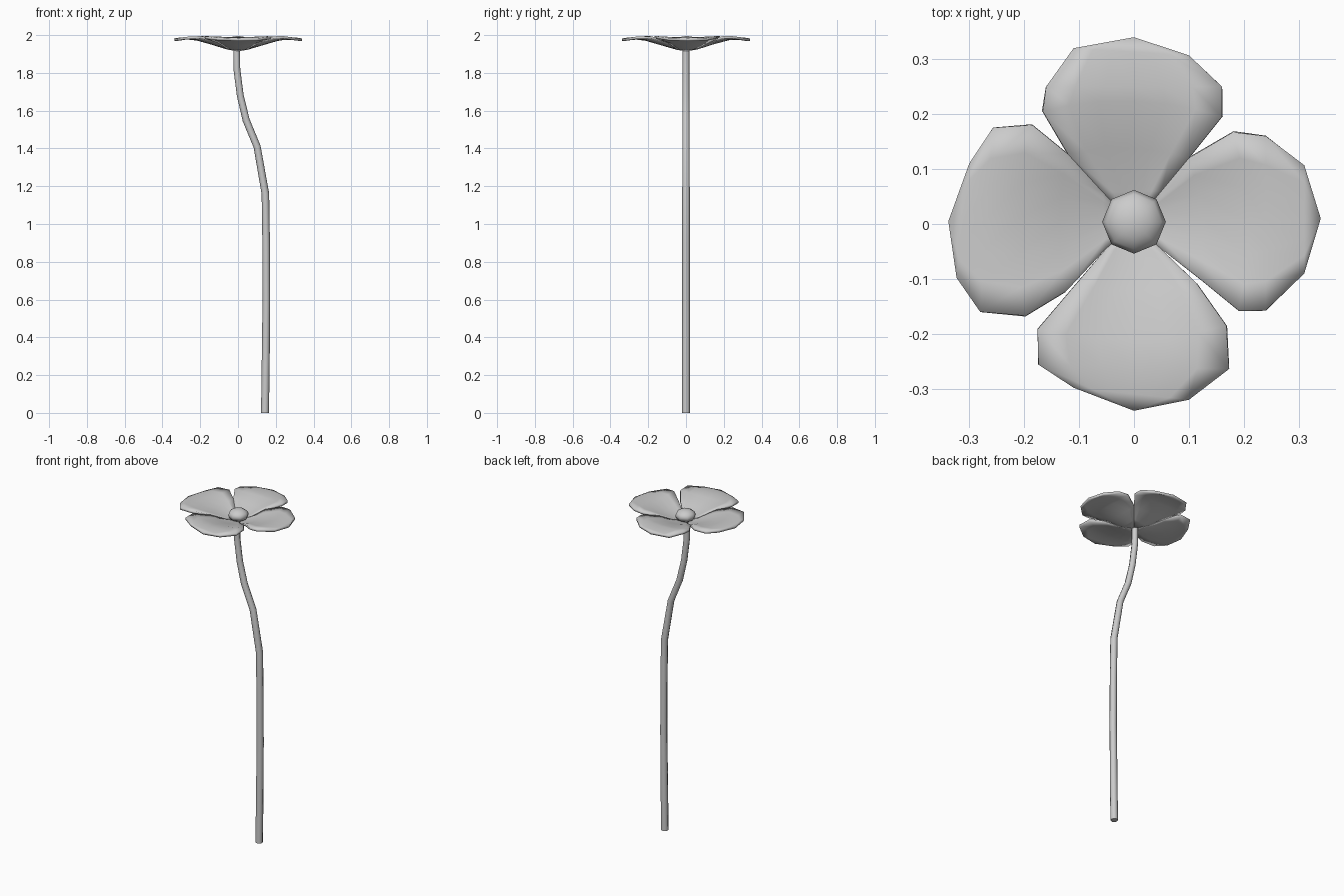
import bpy, bmesh, math

if "Cube" in bpy.data.objects:
    bpy.data.objects.remove(bpy.data.objects["Cube"])


def height(r):
    # bowl profile of the flower: rises from the stem and rolls over at the tip
    pts = [(0, 1.927), (0.07, 1.939), (0.16, 1.970), (0.22, 1.985),
           (0.27, 1.990), (0.31, 1.987), (0.36, 1.978)]
    for (r0, z0), (r1, z1) in zip(pts, pts[1:]):
        if r <= r1:
            return z0 + (z1 - z0) * (r - r0) / (r1 - r0)
    return pts[-1][1]


def smooth(ob, angle):
    bpy.ops.object.select_all(action='DESELECT')
    ob.select_set(True)
    bpy.context.view_layer.objects.active = ob
    bpy.ops.object.shade_smooth_by_angle(angle=math.radians(angle))


def petal(name, outline, cols=6):
    # outline runs from one base corner, round the tip, to the other corner
    bm = bmesh.new()
    n = len(outline)

    def vert(x, y, cup=0.0):
        return bm.verts.new((x, y, height(math.hypot(x, y)) + cup))

    rows = []
    for i in range(n // 2):
        (ax, ay), (bx, by) = outline[i], outline[n - 1 - i]
        row = []
        for c in range(cols + 1):
            t = c / cols
            # rows bow outward in the middle toward the tip
            k = 1 + 0.12 * math.sin(math.pi * t) * (i in (1, 2))
            cup = 0.006 * (2 * t - 1) ** 2 * (0 < i < 4)
            row.append(vert((ax + (bx - ax) * t) * k, (ay + (by - ay) * t) * k, cup))
        rows.append(row)
    tip, root = vert(*outline[n // 2]), vert(0, 0)
    for a, b in zip(rows, rows[1:]):
        for c in range(cols):
            bm.faces.new((a[c], a[c + 1], b[c + 1], b[c]))
    for c in range(cols):
        bm.faces.new((rows[-1][c], rows[-1][c + 1], tip))
        bm.faces.new((rows[0][c + 1], rows[0][c], root))
    bmesh.ops.recalc_face_normals(bm, faces=bm.faces)
    if sum(f.normal.z for f in bm.faces) < 0:
        bmesh.ops.reverse_faces(bm, faces=bm.faces)
    me = bpy.data.meshes.new(name)
    bm.to_mesh(me)
    bm.free()
    ob = bpy.data.objects.new(name, me)
    bpy.context.collection.objects.link(ob)
    smooth(ob, 100)
    mod = ob.modifiers.new("thickness", 'SOLIDIFY')
    mod.thickness = 0.013
    mod.offset = -1


# Four slightly irregular petals
petal("petal_right", [(.05, .06), (.10, .12), (.18, .167), (.24, .16), (.31, .107), (.34, .01),
                      (.31, -.09), (.24, -.157), (.19, -.157), (.12, -.10), (.05, -.046)])
petal("petal_back", [(.05, .06), (.10, .12), (.16, .195), (.16, .25), (.10, .307), (0, .34),
                     (-.11, .32), (-.16, .25), (-.166, .205), (-.12, .127), (-.057, .058)])
petal("petal_left", [(-.057, .058), (-.12, .127), (-.185, .18), (-.257, .175), (-.30, .11),
                     (-.338, .005), (-.323, -.098), (-.28, -.16), (-.197, -.167),
                     (-.123, -.122), (-.052, -.046)])
petal("petal_front", [(-.052, -.046), (-.106, -.11), (-.174, -.19), (-.174, -.256), (-.11, -.298),
                      (0, -.34), (.10, -.32), (.173, -.264), (.168, -.185), (.113, -.107),
                      (.05, -.046)])

# Flower centre: low octagonal button
bpy.ops.mesh.primitive_uv_sphere_add(segments=8, ring_count=6, radius=0.058,
                                     location=(0, 0.004, 1.960))
centre = bpy.context.object
centre.name = "flower_centre"
centre.scale = (1, 1, 0.62)
smooth(centre, 60)

# Bent stem: (x, z, radius)
path = [(.143, 0, .021), (.147, .3, .021), (.150, .6, .020), (.149, .9, .020), (.145, 1.16, .020),
        (.101, 1.41, .019), (.043, 1.55, .019), (.012, 1.68, .018), (-.006, 1.82, .018),
        (-.007, 1.925, .018)]
cu = bpy.data.curves.new("stem", 'CURVE')
cu.dimensions = '3D'
cu.bevel_depth = 1.0
cu.bevel_resolution = 2
cu.use_fill_caps = True
sp = cu.splines.new('POLY')
sp.points.add(len(path) - 1)
for p, (x, z, r) in zip(sp.points, path):
    p.co = (x, 0, z, 1)
    p.radius = r
sp.use_smooth = True
stem = bpy.data.objects.new("stem", cu)
bpy.context.collection.objects.link(stem)
